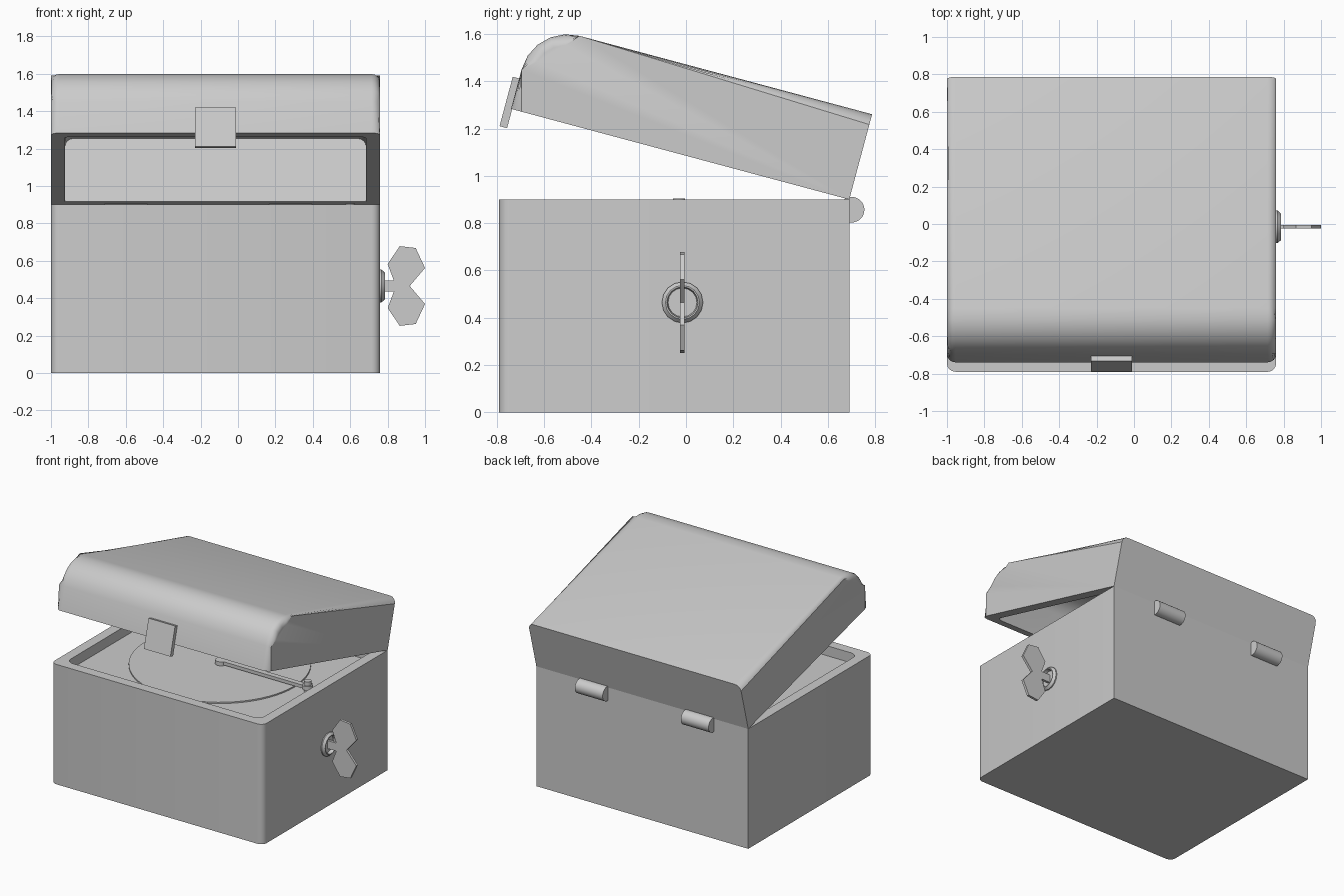
import bpy, bmesh
from math import radians, sin, cos, pi

if "Cube" in bpy.data.objects:
    bpy.data.objects.remove(bpy.data.objects["Cube"])

X0, X1, Y0, Y1, TOP = -1.0, 0.76, -0.79, 0.69, 0.90
TILT = radians(-15)


def finish(bm, name, smooth=True):
    bmesh.ops.recalc_face_normals(bm, faces=bm.faces)
    me = bpy.data.meshes.new(name)
    bm.to_mesh(me)
    bm.free()
    ob = bpy.data.objects.new(name, me)
    bpy.context.collection.objects.link(ob)
    if smooth:
        smooth_by_angle(ob)
    return ob


def smooth_by_angle(ob):
    bpy.ops.object.select_all(action='DESELECT')
    ob.select_set(True)
    bpy.context.view_layer.objects.active = ob
    bpy.ops.object.shade_smooth_by_angle(angle=radians(32))


def prism(pts_a, pts_b):
    """Solid between two matching polygon outlines."""
    bm = bmesh.new()
    a = [bm.verts.new(p) for p in pts_a]
    b = [bm.verts.new(p) for p in pts_b]
    bm.faces.new(a)
    bm.faces.new(b)
    for i in range(len(a)):
        j = (i + 1) % len(a)
        bm.faces.new((a[i], a[j], b[j], b[i]))
    return bm


def block(name, x, y, z):
    c = [(x[0], y[0]), (x[1], y[0]), (x[1], y[1]), (x[0], y[1])]
    return finish(prism([(p, q, z[0]) for p, q in c], [(p, q, z[1]) for p, q in c]), name, False)


def cylinder(name, loc, r, depth, axis='Z', sides=32):
    rot = {'X': (0, pi / 2, 0), 'Z': (0, 0, 0)}[axis]
    bpy.ops.mesh.primitive_cylinder_add(vertices=sides, radius=r, depth=depth,
                                        location=loc, rotation=rot)
    ob = bpy.context.object
    ob.name = name
    smooth_by_angle(ob)
    return ob


# box: outer wall, rim and shallow recess, rounded at the front corners
def footprint(inset, r):
    a, b, c, d = X0 + inset, X1 - inset, Y0 + inset, Y1 - inset
    pts = [(b, d), (a, d)]
    for cx, start in ((a + r, pi), (b - r, 1.5 * pi)):
        for i in range(5):
            t = start + i * pi / 8
            pts.append((cx + r * cos(t), c + r + r * sin(t)))
    return pts


bm = bmesh.new()
loops = [[bm.verts.new((x, y, z)) for x, y in footprint(ins, r)]
         for ins, r, z in ((0, .045, 0), (0, .045, TOP), (.075, .055, TOP), (.075, .055, .825))]
for lo, hi in zip(loops, loops[1:]):
    for i in range(len(lo)):
        j = (i + 1) % len(lo)
        bm.faces.new((lo[i], lo[j], hi[j], hi[i]))
bm.faces.new(loops[0])
bm.faces.new(loops[-1])
finish(bm, "box")


# lid: curved-front profile with rounded sides, hollowed out
def lid_solid(name, x, back, front, low, high, r, side):
    prof = [(back, low), (back, high)]
    for i in range(6):
        t = pi / 2 - i * pi / 10
        prof.append((front - r + r * cos(t), high - r + r * sin(t)))
    prof.append((front, low))
    prof.pop(1) if back == front - r else None
    bm = prism([(x[0], -u, v) for u, v in prof], [(x[1], -u, v) for u, v in prof])
    edges = []
    for e in bm.edges:
        p, q = e.verts[0].co, e.verts[1].co
        on_side = abs(p.x - q.x) < 1e-5
        at_back = abs(p.y + back) < 1e-5 and abs(q.y + back) < 1e-5
        at_low = abs(p.z - low) < 1e-5 and abs(q.z - low) < 1e-5
        if on_side and not at_back and not at_low:
            edges.append(e)
    bmesh.ops.bevel(bm, geom=edges, offset=side, segments=4, profile=0.5, affect='EDGES')
    ob = finish(bm, name, False)
    ob.location = (0, Y1, TOP)
    ob.rotation_euler = (TILT, 0, 0)
    return ob


lid = lid_solid("lid", (X0, X1), 0, 1.48, 0, .373, .2, .045)
cutter = lid_solid("lid_cutter", (X0 + .075, X1 - .075), .06, 1.405, -.1, .35, .15, .045)
cutter.hide_render = True
mod = lid.modifiers.new("hollow", 'BOOLEAN')
mod.operation, mod.solver, mod.object = 'DIFFERENCE', 'EXACT', cutter
bpy.context.view_layer.update()
bpy.context.view_layer.objects.active = lid
bpy.ops.object.modifier_apply(modifier=mod.name)
bpy.data.objects.remove(cutter)
smooth_by_angle(lid)

# latch plate on the lid front
latch = block("latch", (-.23, -.01), (-1.508, -1.475), (-.083, .133))
latch.location = (0, Y1, TOP)
latch.rotation_euler = (TILT, 0, 0)

# hinge barrels
for i, x in enumerate((.28, -.60)):
    cylinder(f"hinge_{i + 1}", (x, .70, .857), .054, .23, 'X')

# disc, clamp arm and its pivot
cylinder("disc", (-.13, -.03, .829), .62, .012, sides=64)
block("arm", (-.10, .62), (-.05, -.01), (.845, .87))
cylinder("arm_tip", (-.12, -.03, .855), .04, .03)
cylinder("arm_post", (.60, -.03, .863), .025, .084)
cylinder("arm_collar", (.60, -.03, .86), .037, .03)

# ring around the key hole
bm = bmesh.new()
N = 16
rings = [[bm.verts.new((x, -.015 + r * cos(2 * pi * i / N), .465 + r * sin(2 * pi * i / N)))
          for i in range(N)]
         for r, x in ((.087, .755), (.087, .768), (.072, .785), (.066, .785), (.06, .755))]
for k in range(5):
    a, b = rings[k], rings[(k + 1) % 5]
    for i in range(N):
        j = (i + 1) % N
        bm.faces.new((a[i], a[j], b[j], b[i]))
finish(bm, "key_ring")

# winding key: two flat wings on a short stem, mirrored about its axis
half = [(.75, .03), (.833, .03), (.80, .118), (.865, .213), (.95, .203), (1.0, .096), (.918, 0)]
outline = half + [(x, -z) for x, z in reversed(half[:-1])]
finish(prism([(x, -.025, .465 + z) for x, z in outline],
             [(x, -.006, .465 + z) for x, z in outline]), "winding_key", False)
